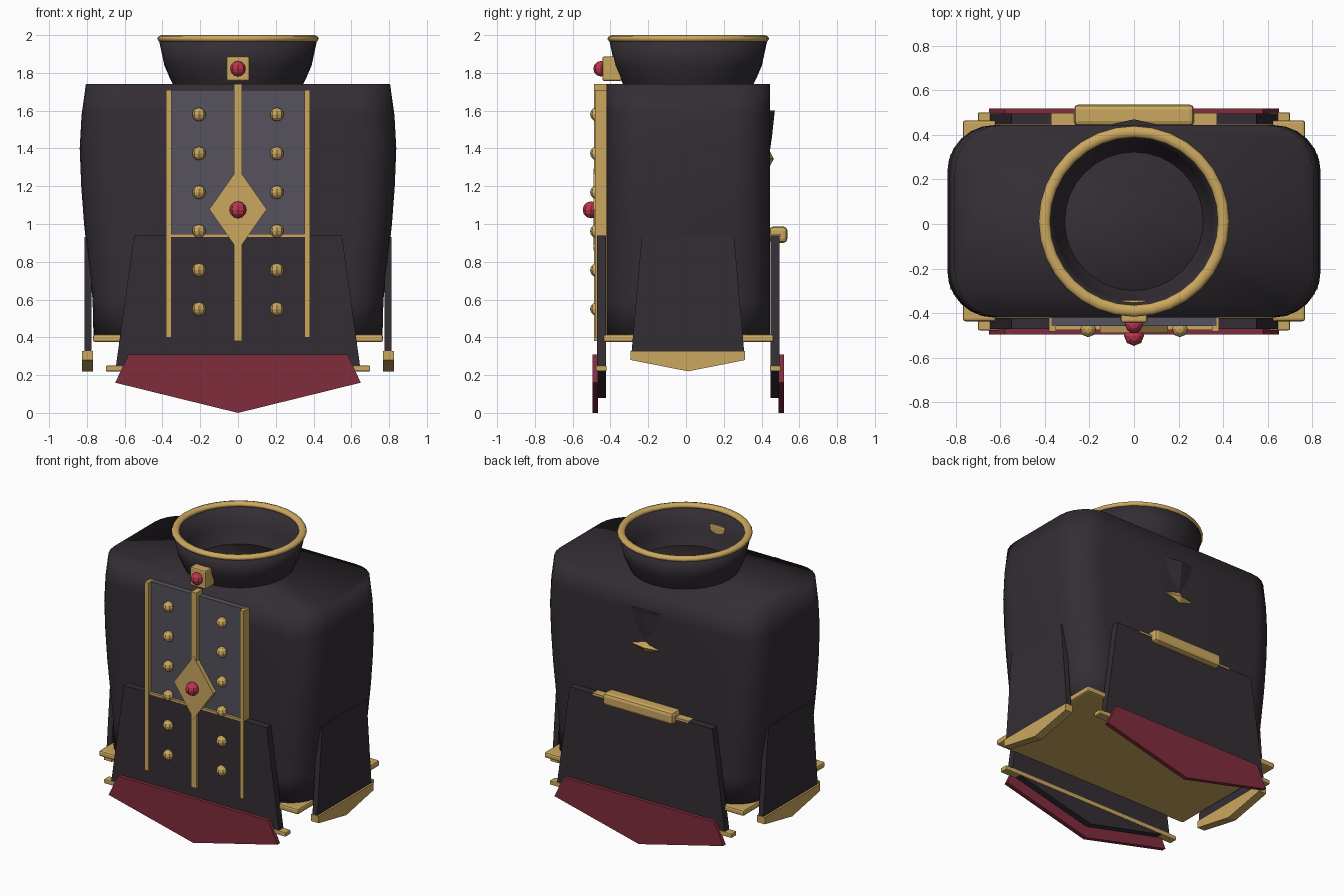
import bpy, bmesh, math
from mathutils import Vector

if "Cube" in bpy.data.objects:
    bpy.data.objects.remove(bpy.data.objects["Cube"])

CY = 0.012  # depth centre of the garment


def mat(name, rgb):
    m = bpy.data.materials.new(name)
    m.diffuse_color = (*rgb, 1)
    m.use_nodes = True
    m.node_tree.nodes["Principled BSDF"].inputs["Base Color"].default_value = m.diffuse_color
    return m


DARK = mat("dark cloth", (0.034, 0.027, 0.034))
GOLD = mat("gold trim", (0.60, 0.39, 0.115))
CRIMSON = mat("crimson cloth", (0.22, 0.025, 0.045))
GEM = mat("red gem", (0.52, 0.035, 0.075))
GREY = mat("grey panel", (0.092, 0.085, 0.11))


def make(name, bm, material, smooth=False):
    bmesh.ops.recalc_face_normals(bm, faces=bm.faces)
    me = bpy.data.meshes.new(name)
    bm.to_mesh(me)
    bm.free()
    me.materials.append(material)
    for p in me.polygons:
        p.use_smooth = smooth
    ob = bpy.data.objects.new(name, me)
    bpy.context.collection.objects.link(ob)
    return ob


def box(name, x, y, z, material, bevel=0.0):
    """Box from (min, max) ranges, optionally with bevelled edges."""
    bm = bmesh.new()
    bmesh.ops.create_cube(bm, size=1)
    for v in bm.verts:
        v.co = Vector([(r[0] + r[1]) / 2 + c * (r[1] - r[0]) for c, r in zip(v.co, (x, y, z))])
    if bevel:
        bmesh.ops.bevel(bm, geom=bm.edges[:], offset=bevel, segments=2, profile=0.5, affect='EDGES')
    return make(name, bm, material)


def plate(name, outline, a, b, material, axis='y'):
    """Extrude a 2D outline (u, z) between depths a and b along an axis."""
    bm = bmesh.new()
    place = (lambda u, d, z: (u, d, z)) if axis == 'y' else (lambda u, d, z: (d, u, z))
    rings = [[bm.verts.new(place(u, d, z)) for u, z in outline] for d in (a, b)]
    n = len(outline)
    for r in rings:
        bm.faces.new(r)
    for i in range(n):
        j = (i + 1) % n
        bm.faces.new((rings[0][i], rings[0][j], rings[1][j], rings[1][i]))
    return make(name, bm, material)


def ball(name, loc, r, material):
    bm = bmesh.new()
    bmesh.ops.create_uvsphere(bm, u_segments=8, v_segments=6, radius=r)
    bmesh.ops.translate(bm, verts=bm.verts[:], vec=loc)
    return make(name, bm, material)


def mirrored(half):
    """Complete an outline given by its right half, top to bottom."""
    return half + [(-u, z) for u, z in reversed(half) if u > 0]


# body: rounded rectangle lofted upwards
bm = bmesh.new()
rings = []
for z, hx in ((0.40, 0.765), (0.60, 0.77), (0.80, 0.793), (1.0, 0.815), (1.2, 0.83),
              (1.4, 0.838), (1.58, 0.828), (1.742, 0.805)):
    hy, r, ring = 0.432, 0.21, []
    for q, (sx, sy) in enumerate(((1, 1), (-1, 1), (-1, -1), (1, -1))):
        for k in range(7):
            t = (q + k / 6) * math.pi / 2
            ring.append(bm.verts.new((sx * (hx - r) + r * math.cos(t),
                                      CY + sy * (hy - r) + r * math.sin(t), z)))
    rings.append(ring)
n = len(rings[0])
for lo, hi in zip(rings, rings[1:]):
    for i in range(n):
        j = (i + 1) % n
        bm.faces.new((lo[i], lo[j], hi[j], hi[i]))
bm.faces.new(rings[0])
bm.faces.new(rings[-1])
make("body", bm, DARK, smooth=True)

# flared collar: spun profile, outside then inside
bm = bmesh.new()
profile = [(0.335, 1.72), (0.36, 1.77), (0.39, 1.84), (0.42, 1.98),
           (0.385, 1.98), (0.355, 1.84), (0.325, 1.77), (0.305, 1.73)]
seg = 32
cols = [[bm.verts.new((r * math.cos(2 * math.pi * s / seg), CY + r * math.sin(2 * math.pi * s / seg), z))
         for r, z in profile] for s in range(seg)]
for s in range(seg):
    a, b = cols[s], cols[(s + 1) % seg]
    for i in range(len(profile) - 1):
        bm.faces.new((a[i], b[i], b[i + 1], a[i + 1]))
make("collar", bm, DARK, smooth=True)

# gold collar rim
bpy.ops.mesh.primitive_torus_add(major_radius=0.402, minor_radius=0.026, major_segments=32,
                                 minor_segments=8, location=(0, CY, 1.981))
rim = bpy.context.object
rim.name = "collar_rim"
rim.scale.z = 0.73
rim.data.materials.append(GOLD)
bpy.ops.object.shade_smooth()

# gold hem under the body
box("hem", (-0.768, 0.768), (-0.437, 0.465), (0.375, 0.415), GOLD, 0.012)

# front and back flaps with crimson border, bar and top piping
flap = mirrored([(0.55, 0.94), (0.648, 0.235), (0, 0.08)])
border = mirrored([(0.58, 0.31), (0.65, 0.16), (0, 0.0)])
for side, s in (("front", -1), ("back", 1)):
    def depth(d):
        return CY + s * d
    plate(side + "_flap", flap, depth(0.435), depth(0.483), DARK)
    plate(side + "_flap_border", border, depth(0.478), depth(0.507), CRIMSON)
    box(side + "_flap_bar", (-0.70, 0.70), sorted((depth(0.432), depth(0.489))), (0.22, 0.25), GOLD, 0.006)
    box(side + "_flap_piping", (-0.37, 0.37), sorted((depth(0.43), depth(0.487))), (0.932, 0.946), GOLD)

# side flaps with pointed gold edges
for side, s in (("left", -1), ("right", 1)):
    plate(side + "_flap", [(-0.235, 0.93), (0.255, 0.93), (0.31, 0.30), (CY, 0.24), (-0.29, 0.30)],
          s * 0.775, s * 0.813, DARK, 'x')
    plate(side + "_flap_edge", [(-0.293, 0.328), (0.313, 0.328), (0.313, 0.28), (CY, 0.22), (-0.293, 0.28)],
          s * 0.768, s * 0.826, GOLD, 'x')

# front panel, strips and buttons
box("front_panel", (-0.37, 0.37), (-0.458, -0.40), (0.70, 1.71), GREY)
box("centre_strip", (-0.02, 0.02), (-0.487, -0.41), (0.38, 1.74), GOLD)
for s in (-1, 1):
    box("side_strip", (s * 0.366 - 0.015, s * 0.366 + 0.015), (-0.482, -0.41), (0.40, 1.71), GOLD)
    for i in range(6):
        ball("button", (s * 0.206, -0.472, 1.58 - 0.206 * i), 0.036, GOLD)

# chest diamond and gem
plate("chest_diamond", [(0, 1.295), (0.152, 1.078), (0, 0.86), (-0.152, 1.078)], -0.489, -0.44, GOLD)
ball("chest_gem", (0, -0.502, 1.075), 0.045, GEM)

# collar clasp and gem
box("collar_clasp", (-0.06, 0.06), (-0.443, -0.34), (1.757, 1.887), GOLD, 0.01)
ball("clasp_gem", (0, -0.45, 1.822), 0.041, GEM)

# back belt bar
box("back_bar", (-0.27, 0.27), (0.44, 0.537), (0.90, 0.987), GOLD, 0.022)


# ridged ornaments on the back, mostly sunk into the body
def ridge(name, rows, material):
    bm = bmesh.new()
    rs = [[bm.verts.new((-w, 0.43, z)), bm.verts.new((0, y, z)), bm.verts.new((w, 0.43, z))]
          for z, w, y in rows]
    for a, b in zip(rs, rs[1:]):
        for i in range(3):
            bm.faces.new((a[i], a[(i + 1) % 3], b[(i + 1) % 3], b[i]))
    bm.faces.new(rs[0])
    bm.faces.new(rs[-1])
    make(name, bm, material)


ridge("back_fold", [(1.60, 0.18, 0.470), (1.46, 0.13, 0.455), (1.40, 0.08, 0.446)], DARK)
ridge("back_ornament", [(1.38, 0.04, 0.446), (1.345, 0.19, 0.465), (1.31, 0.04, 0.446)], GOLD)
